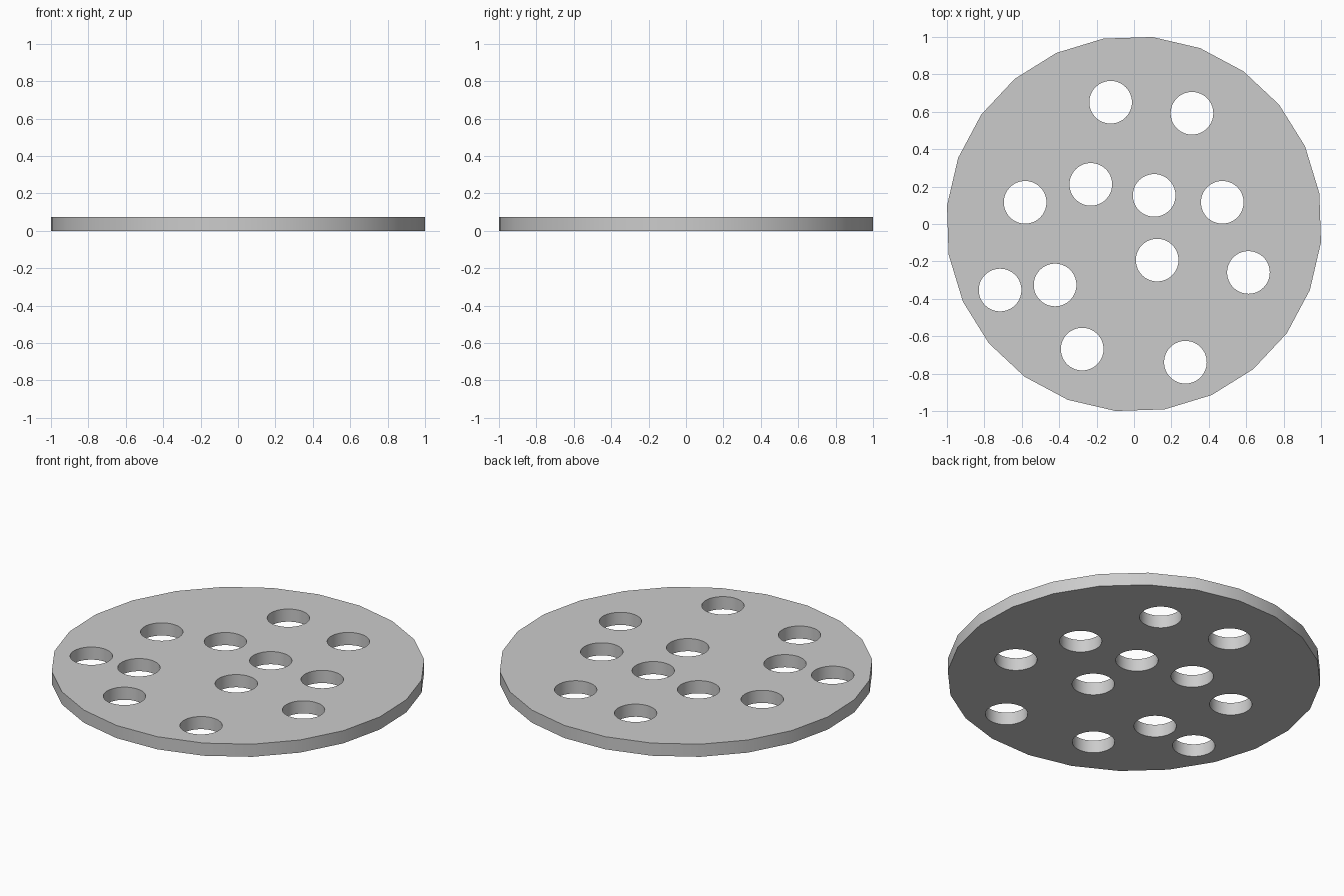
import bpy
from math import radians

if "Cube" in bpy.data.objects:
    bpy.data.objects.remove(bpy.data.objects["Cube"])

THICK = 0.075
HOLE_R = 0.114
HOLES = [(-0.125, 0.651), (0.31, 0.592), (-0.582, 0.116), (-0.231, 0.212),
         (0.108, 0.153), (0.472, 0.116), (0.124, -0.193), (0.612, -0.259),
         (-0.716, -0.353), (-0.422, -0.326), (-0.277, -0.669), (0.275, -0.739)]


def cylinder(name, x, y, radius, depth, sides):
    bpy.ops.mesh.primitive_cylinder_add(vertices=sides, radius=radius, depth=depth,
                                        location=(x, y, THICK / 2))
    obj = bpy.context.object
    obj.name = name
    return obj


# Hole cutters, joined into one helper
cutters = [cylinder("hole_cutter", x, y, HOLE_R, THICK * 3, 64) for x, y in HOLES]
for c in cutters:
    c.select_set(True)
bpy.ops.object.join()
cutter = bpy.context.object

# 24-sided plate, slightly turned
plate = cylinder("perforated_plate", 0, 0, 1.0045, THICK, 24)
plate.rotation_euler.z = radians(9.4)
bpy.ops.object.transform_apply(location=True, rotation=True, scale=True)

# Punch the holes
cut = plate.modifiers.new("holes", 'BOOLEAN')
cut.operation = 'DIFFERENCE'
cut.solver = 'EXACT'
cut.object = cutter
bpy.ops.object.modifier_apply(modifier=cut.name)
bpy.data.objects.remove(cutter, do_unlink=True)

# Smooth walls, crisp rims
bpy.ops.object.shade_smooth_by_angle(angle=radians(30))
